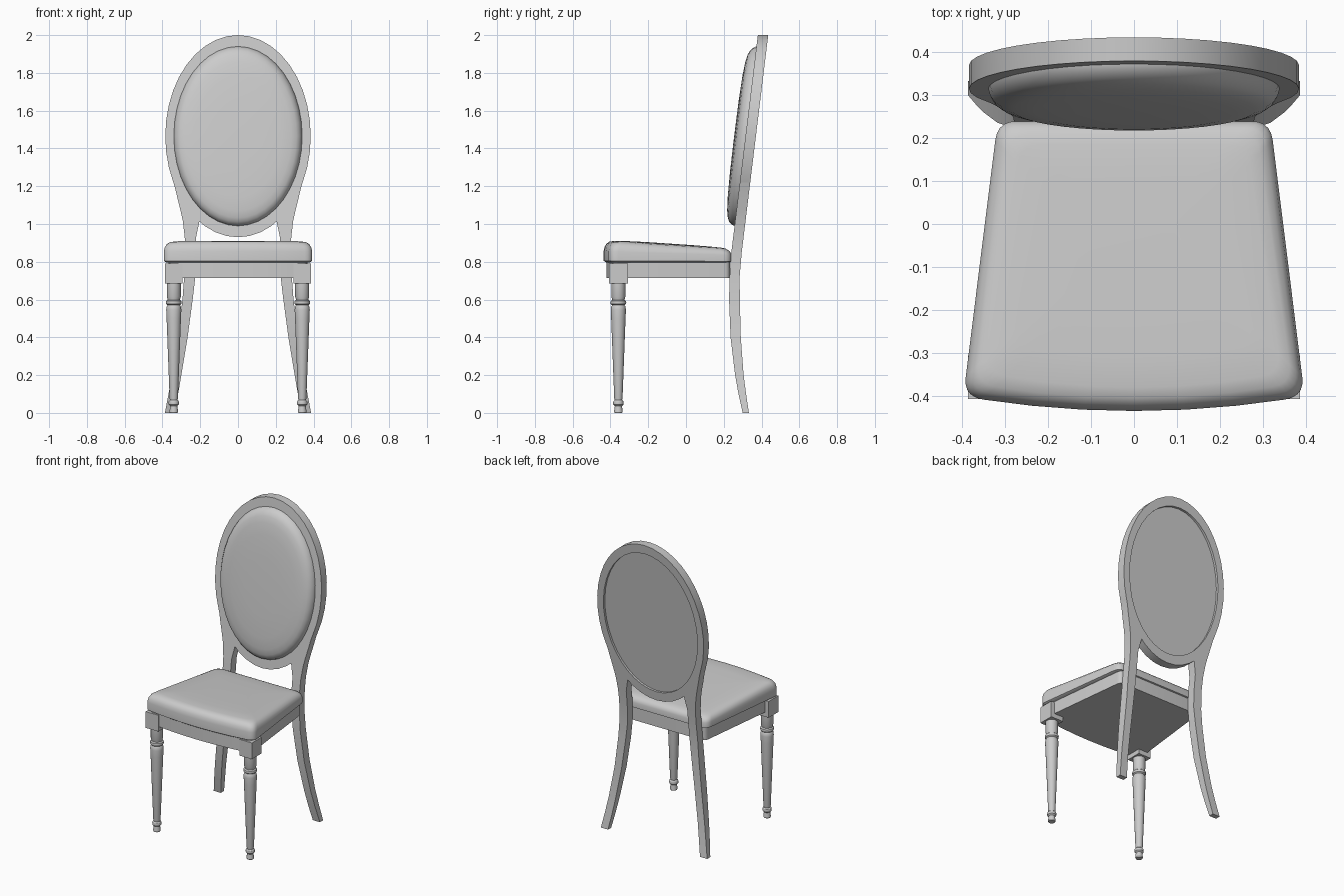
import bpy
import bmesh
from math import sin, cos, pi, sqrt
from mathutils import Vector

cube = bpy.data.objects.get("Cube")
if cube:
    bpy.data.objects.remove(cube, do_unlink=True)

grey = bpy.data.materials.new("plain grey")
grey.use_nodes = True
colour = (0.6, 0.6, 0.6, 1)
grey.diffuse_color = colour
grey.node_tree.nodes["Principled BSDF"].inputs["Base Color"].default_value = colour

SIDES = 40
OVAL_Z, OVAL_W, OVAL_H = 1.465, 0.385, 0.535
parts = []


def loft(name, rings, caps=True, closed=False):
    """Skin a list of equal-length point loops."""
    bm = bmesh.new()
    loops = [[bm.verts.new(p) for p in ring] for ring in rings]
    pairs = list(zip(loops, loops[1:]))
    if closed:
        pairs.append((loops[-1], loops[0]))
    for a, b in pairs:
        for i in range(len(a)):
            j = (i + 1) % len(a)
            bm.faces.new((a[i], a[j], b[j], b[i]))
    if caps and not closed:
        bm.faces.new(loops[0])
        bm.faces.new(loops[-1])
    bmesh.ops.recalc_face_normals(bm, faces=bm.faces)
    mesh = bpy.data.meshes.new(name)
    bm.to_mesh(mesh)
    bm.free()
    mesh.materials.append(grey)
    obj = bpy.data.objects.new(name, mesh)
    bpy.context.collection.objects.link(obj)
    parts.append(obj)
    return obj


def lean(z):
    """Front plane of the tilted back."""
    return 0.24 + 0.122 * (z - 0.85)


def oval(w, h, offset):
    ring = []
    for i in range(SIDES):
        a = 2 * pi * i / SIDES
        z = OVAL_Z + h * sin(a)
        ring.append((w * cos(a), lean(z) + offset, z))
    return ring


# Oval back frame
loft("back_frame", [oval(OVAL_W, OVAL_H, 0), oval(OVAL_W, OVAL_H, 0.055),
                    oval(0.34, 0.475, 0.055), oval(0.34, 0.475, 0)], closed=True)

# Padded back with a flat recessed rear
pad = [(1, -0.04), (1, 0), (0.985, 0.016), (0.955, 0.031), (0.91, 0.041),
       (0.83, 0.049), (0.68, 0.055), (0.4, 0.059), (0.1, 0.06)]
loft("back_cushion", [oval(0.34 * r, 0.475 * r, -d) for r, d in pad])


def oval_edge(z):
    return OVAL_W * sqrt(1 - ((z - OVAL_Z) / OVAL_H) ** 2) - 0.004


# Back legs: height, outer x, inner x, front y, back y
leg = [(0, 0.387, 0.335, 0.3, 0.333), (0.1, 0.368, 0.317, 0.278, 0.318),
       (0.2, 0.35, 0.3, 0.26, 0.305), (0.4, 0.318, 0.267, 0.236, 0.29),
       (0.6, 0.294, 0.24, 0.228, 0.285), (0.72, 0.285, 0.226, 0.231, 0.284),
       (0.85, 0.28, 0.222, lean(0.85), lean(0.85) + 0.055),
       (0.93, 0.282, 0.222, lean(0.93), lean(0.93) + 0.055)]
for z, outer in ((1.015, 0.292), (1.07, 0.304), (1.13, 0.319), (1.19, 0.333), (1.26, 0.354)):
    leg.append((z, outer, oval_edge(z), lean(z), lean(z) + 0.055))
for side, s in (("left", 1), ("right", -1)):
    loft(side + "_back_leg", [[(s * xo, yf, z), (s * xi, yf, z), (s * xi, yb, z), (s * xo, yb, z)]
                              for z, xo, xi, yf, yb in leg])


def seat_outline(xf, xb, yf, yb, bow, radius):
    """Trapezoid with rounded corners and a bowed front."""
    corners = [Vector(c) for c in ((xf, yf), (xb, yb), (-xb, yb), (-xf, yf))]
    pts = []
    for i, c in enumerate(corners):
        before = c + (corners[i - 1] - c).normalized() * radius
        after = c + (corners[(i + 1) % 4] - c).normalized() * radius
        for k in range(6):
            t = k / 5
            pts.append(before * (1 - t) ** 2 + c * 2 * t * (1 - t) + after * t * t)
    pts += [Vector((x * xf, yf)) for x in (-0.6, -0.3, 0, 0.3, 0.6)]
    for p in pts:
        if p.y < yf + radius:
            p.y -= bow * (1 - (p.x / xf) ** 2) * (1 - (p.y - yf) / radius)
    return pts


# Seat cushion, sloping down to the rear
rings = []
for inset, h in ((0.012, 0.797), (0, 0.805), (0, 0.855), (0.005, 0.878), (0.015, 0.895),
                 (0.03, 0.906), (0.055, 0.912), (0.12, 0.915), (0.22, 0.917)):
    outline = seat_outline(0.398 - inset, 0.318 - inset, -0.402 + inset, 0.24 - inset, 0.034, 0.045)
    rings.append([(p.x, p.y, h - 0.065 * (p.y + 0.4) * (h - 0.797) / 0.118) for p in outline])
loft("seat_cushion", rings)

# Seat apron
outline = seat_outline(0.372, 0.3, -0.392, 0.232, 0.03, 0.03)
loft("seat_apron", [[(p.x, p.y, z) for p in outline] for z in (0.715, 0.8)])

# Turned front legs with square corner blocks
turned = [(0.02, 0), (0.023, 0.006), (0.019, 0.036), (0.027, 0.044), (0.028, 0.053), (0.026, 0.062),
          (0.02, 0.068), (0.022, 0.078), (0.038, 0.5), (0.04, 0.545), (0.038, 0.562), (0.033, 0.57),
          (0.04, 0.576), (0.042, 0.584), (0.04, 0.592), (0.033, 0.598), (0.034, 0.606),
          (0.037, 0.614), (0.037, 0.69)]
for side, s in (("left", 1), ("right", -1)):
    loft(side + "_front_leg", [[(s * 0.34 + r * cos(2 * pi * i / 24), -0.358 + r * sin(2 * pi * i / 24), z)
                                for i in range(24)] for r, z in turned])
    loft(side + "_leg_block", [[(s * x, y, z) for x, y in
                                ((0.295, -0.408), (0.387, -0.408), (0.387, -0.307), (0.295, -0.307))]
                               for z in (0.685, 0.792)])

# Smooth shading with crisp edges
for obj in parts:
    obj.select_set(True)
bpy.context.view_layer.objects.active = parts[0]
bpy.ops.object.shade_smooth_by_angle()
